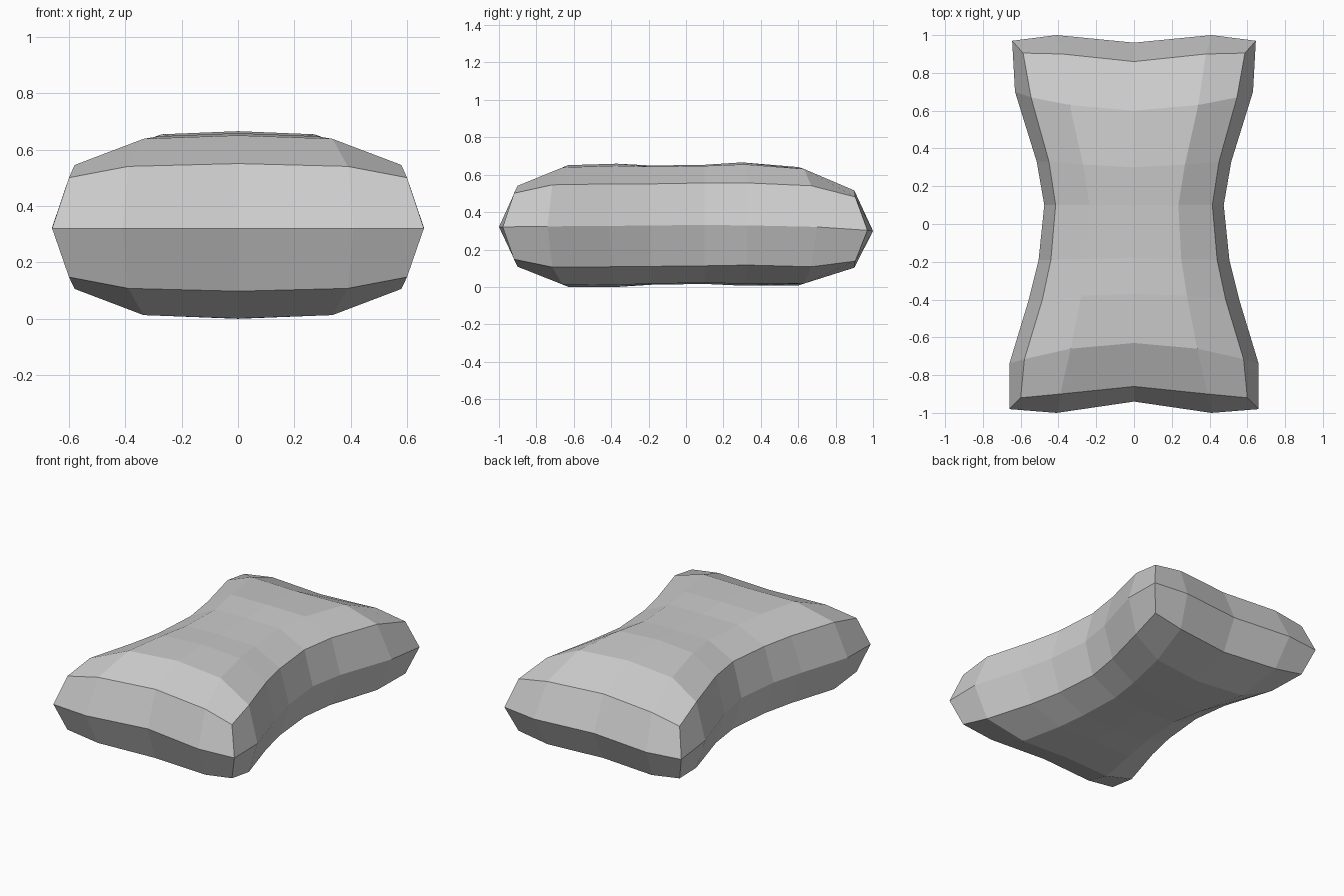
import bpy
import bmesh

if "Cube" in bpy.data.objects:
    bpy.data.objects.remove(bpy.data.objects["Cube"])

# Half profile, front row to back row: (centre y, z), (mid x, y, z), (rim x, y, z), bottom lift
ROWS = [
    (-.86, .56, .39, -.90, .55, .60, -.92, .51, .0),
    (-.63, .66, .335, -.66, .648, .58, -.715, .555, .003),
    (-.37, .668, .28, -.38, .657, .485, -.40, .56, .01),
    (-.18, .658, .25, -.185, .652, .44, -.19, .56, .012),
    (.10, .662, .235, .10, .656, .415, .10, .565, .02),
    (.30, .675, .27, .315, .664, .45, .33, .565, .024),
    (.60, .65, .34, .63, .64, .545, .67, .55, .0),
    (.86, .53, .38, .90, .525, .587, .905, .49, -.03),
]
# Widest seam, from the front centre round to the back centre
SEAM = [(0, -.94, .33), (.41, -1, .33), (.66, -.98, .33), (.66, -.74, .333),
        (.56, -.41, .335), (.505, -.19, .338), (.475, .10, .34),
        (.515, .33, .338), (.63, .70, .33), (.645, .97, .312),
        (.41, 1, .308), (0, .96, .308)]

bm = bmesh.new()
seam = [bm.verts.new(p) for p in SEAM]


def shell(bottom):
    grid = []
    for cy, cz, mx, my, mz, rx, ry, rz, lift in ROWS:
        pts = [(0, cy, cz), (mx, my, mz), (rx, ry, rz)]
        if bottom:
            pts = [(x, y, .667 - z + lift) for x, y, z in pts]
        grid.append([bm.verts.new(p) for p in pts])
    for a, b in zip(grid, grid[1:]):
        for i in range(2):
            bm.faces.new((a[i], a[i + 1], b[i + 1], b[i]))
    # Side band between the rim and the seam
    rim = grid[0][:2] + [row[2] for row in grid] + grid[-1][1::-1]
    for i in range(len(rim) - 1):
        bm.faces.new((rim[i], seam[i], seam[i + 1], rim[i + 1]))


# Upper and lower padded halves
shell(False)
shell(True)
low = min(v.co.z for v in bm.verts)
for v in bm.verts:
    v.co.z -= low
    if abs(v.co.x) < 1e-5:
        v.co.x = 0
bmesh.ops.recalc_face_normals(bm, faces=bm.faces)
# The half is open on the centre plane, so confirm that normals face outward
bm.normal_update()
if max(bm.faces, key=lambda f: f.calc_center_median().z).normal.z < 0:
    bmesh.ops.reverse_faces(bm, faces=bm.faces)

mesh = bpy.data.meshes.new("pillow")
bm.to_mesh(mesh)
bm.free()
pillow = bpy.data.objects.new("pillow", mesh)
bpy.context.collection.objects.link(pillow)

# Left half
mirror = pillow.modifiers.new("mirror", 'MIRROR')
mirror.use_axis = (True, False, False)
mirror.use_clip = True
